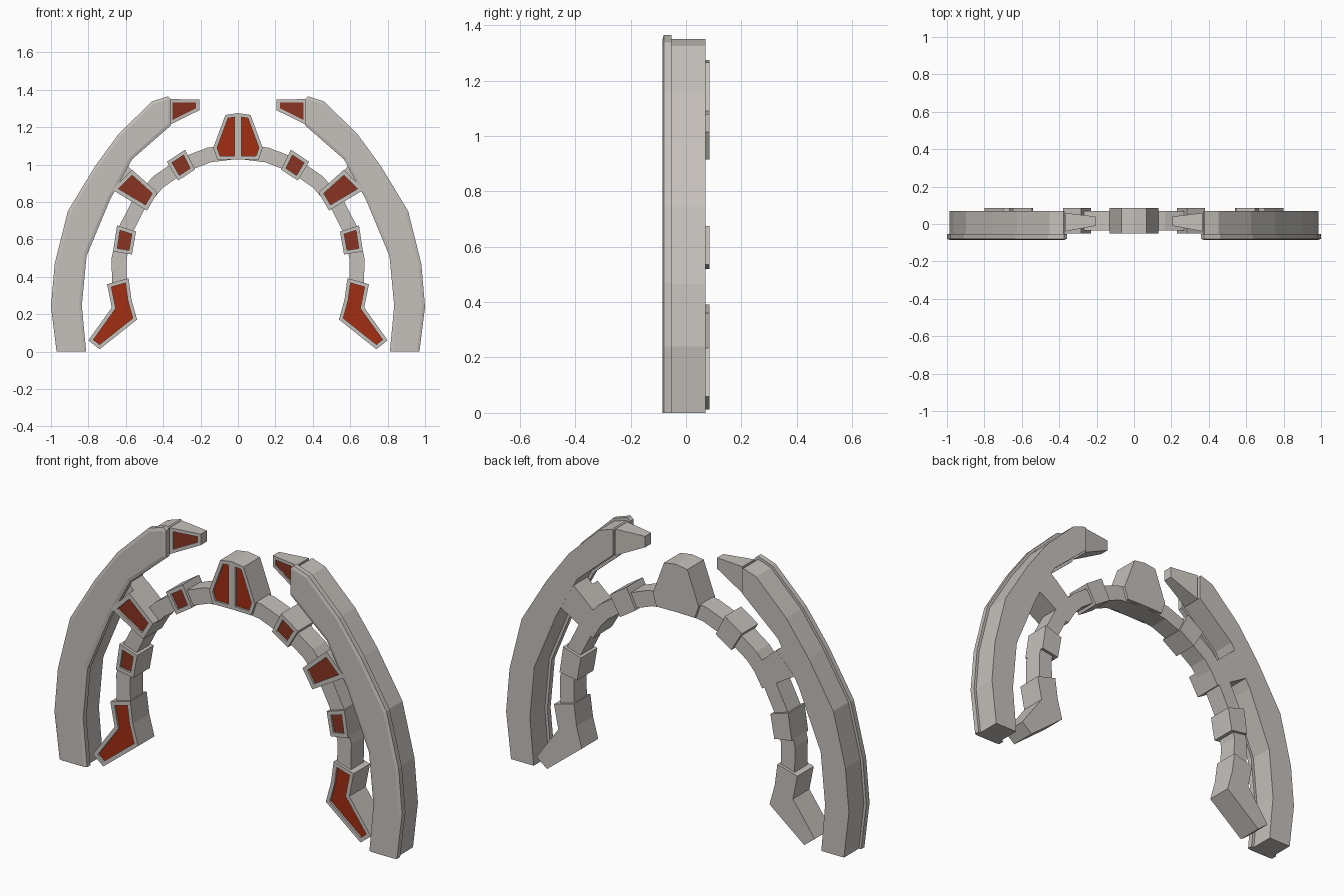
import bpy, bmesh, math
from mathutils import Vector

if "Cube" in bpy.data.objects:
    bpy.data.objects.remove(bpy.data.objects["Cube"])


def material(name, rgb):
    m = bpy.data.materials.new(name)
    m.diffuse_color = (*rgb, 1)
    m.use_nodes = True
    m.node_tree.nodes["Principled BSDF"].inputs["Base Color"].default_value = m.diffuse_color
    return m


GREY = material("warm grey stone", (0.56, 0.53, 0.50))
RED = material("rust red", (0.36, 0.026, 0.006))
DULL_RED = material("dull red", (0.25, 0.034, 0.016))


def inset(pts, d):
    """Offset a polygon inwards by d (mitred corners)."""
    n = len(pts)
    area = sum(pts[i - 1][0] * pts[i][1] - pts[i][0] * pts[i - 1][1] for i in range(n))
    s = 1 if area > 0 else -1
    out = []
    for i in range(n):
        p, a, b = Vector(pts[i]), Vector(pts[i - 1]), Vector(pts[(i + 1) % n])
        e1, e2 = (p - a).normalized(), (b - p).normalized()
        n1, n2 = Vector((-e1.y, e1.x)) * s, Vector((-e2.y, e2.x)) * s
        out.append(tuple(p + (n1 + n2) * (d / (1 + n1.dot(n2)))))
    return out


def loft(name, rings, panel=None):
    """Join (outline, depth) rings front to back; first cap may be a coloured panel.
    Depth is a number or a function of x. Everything is mirrored across x = 0."""
    bm = bmesh.new()
    loops = []
    for pts, y in rings:
        loops.append([bm.verts.new((x, y(x) if callable(y) else y, z)) for x, z in pts])
    front = bm.faces.new(loops[0])
    bm.faces.new(loops[-1])
    for a, b in zip(loops, loops[1:]):
        for i in range(len(a)):
            bm.faces.new((a[i - 1], a[i], b[i], b[i - 1]))
    if panel:
        front.material_index = 1
    bmesh.ops.recalc_face_normals(bm, faces=bm.faces)
    me = bpy.data.meshes.new(name)
    bm.to_mesh(me)
    bm.free()
    me.materials.append(GREY)
    if panel:
        me.materials.append(panel)
    ob = bpy.data.objects.new(name, me)
    bpy.context.collection.objects.link(ob)
    mod = ob.modifiers.new("mirror", 'MIRROR')
    mod.use_mirror_merge = False
    return ob


def framed(name, pts, y0, y1, panel, rim=0.02, sunk=0.01):
    """Slab whose front has a raised rim around a sunken coloured panel."""
    inner = inset(pts, rim)
    deep = (lambda x: y0(x) + sunk) if callable(y0) else y0 + sunk
    return loft(name, [(inner, deep), (inner, y0), (pts, y0), (pts, y1)], panel)


# Outer arch: wide front flange with a narrower body behind it
arch = [(.97, 0), (.997, .24), (.98, .47), (.91, .75), (.765, .99), (.636, 1.166),
        (.46, 1.337), (.375, 1.365), (.358, 1.35), (.358, 1.21), (.567, 1.027),
        (.685, .81), (.81, .51), (.835, .245), (.812, 0)]
arch[1] = (1.0, .24)


def grounded(pts):
    return [(x, 0 if o[1] == 0 else z) for (x, z), o in zip(pts, arch)]


face, body = grounded(inset(arch, .016)), grounded(inset(arch, .014))
loft("outer_arch", [(face, -.085), (arch, -.08), (arch, -.053), (body, -.053), (body, .07)])

# Tapered arch tips pointing at the centre
tip = [(.366, 1.35), (.207, 1.347), (.207, 1.29), (.366, 1.212)]
framed("arch_tip", tip, lambda x: -.01 - .19 * (x - .207),
       lambda x: .04 + .12 * (x - .207), DULL_RED, .017, .006)

# Inner ring band
steps = [math.radians(-8 + 14 * i) for i in range(8)]
steps[-1] = math.pi / 2
band = [(.68 * math.cos(a), .43 + .68 * math.sin(a)) for a in steps]
band += [(.6 * math.cos(a), .43 + .6 * math.sin(a)) for a in reversed(steps)]
loft("inner_ring", [(band, -.035), (band, .07)])

# Keystone (half, mirrored) with a red panel each side
framed("keystone", [(0, 1.275), (.067, 1.265), (.132, 1.09), (.11, 1.025), (0, 1.027)],
       -.05, .085, RED, .019)

# Small clamps on the ring
framed("upper_clamp", [(.38, 1.015), (.283, 1.08), (.23, .973), (.32, .914)],
       -.05, .085, DULL_RED)
framed("lower_clamp", [(.668, .535), (.647, .674), (.545, .642), (.567, .519)],
       -.05, .085, DULL_RED)

# Large clamp and the bridge joining ring to arch
framed("large_clamp", [(.567, .973), (.43, .85), (.487, .754), (.674, .866)],
       -.0845, .07, DULL_RED, .022)
bridge = [(.61, 1.01), (.44, .85), (.49, .764), (.73, .90)]
loft("bridge", [(bridge, -.045), (bridge, .0695)])

# Bent feet at the ring ends
framed("foot", [(.70, .36), (.585, .392), (.57, .28), (.54, .171), (.74, .012),
                (.80, .06), (.675, .235)], -.05, .085, RED)
